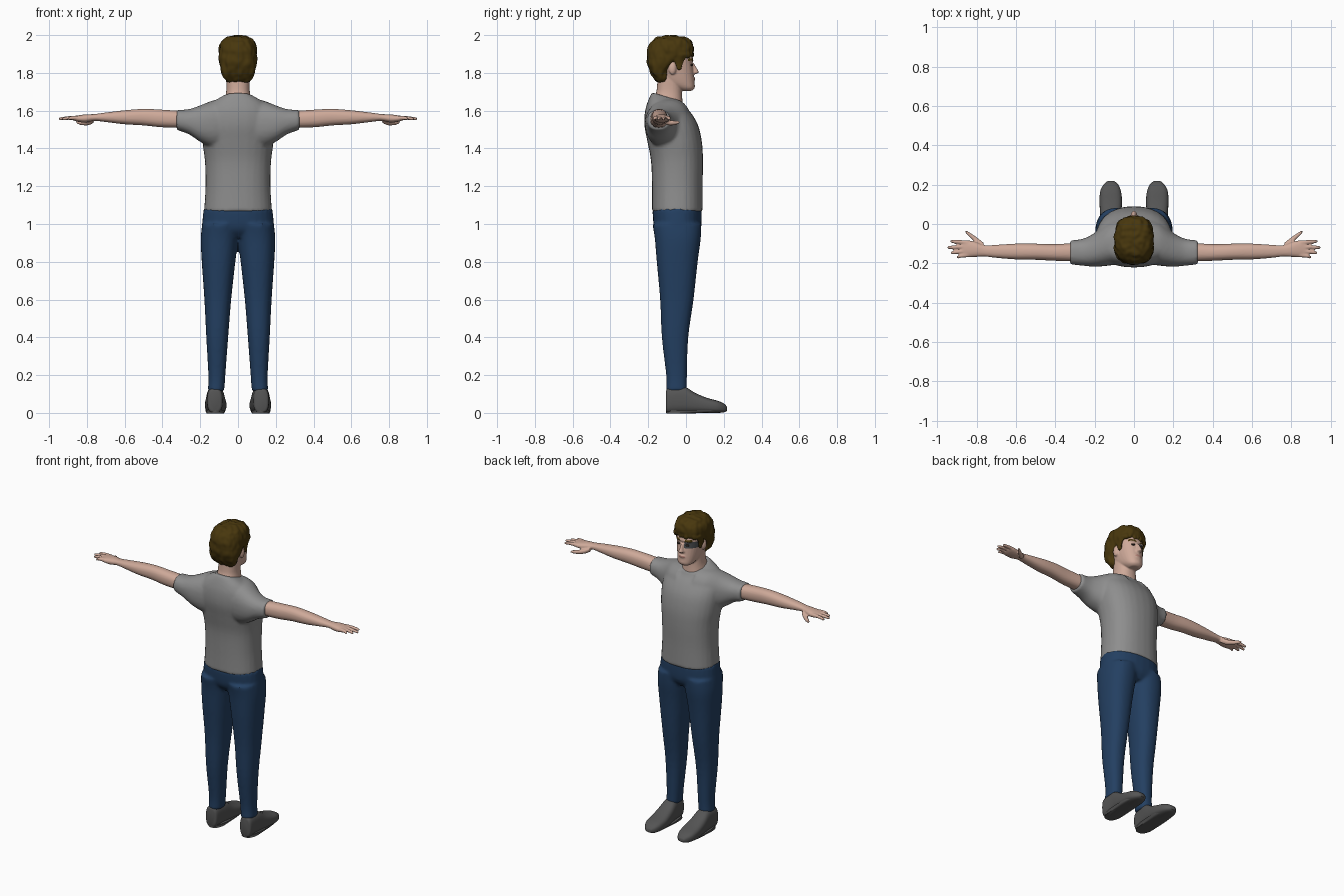
import bpy, bmesh, math
from mathutils import Vector, noise

def material(name, rgb):
    m = bpy.data.materials.new(name)
    m.diffuse_color = (*rgb, 1)
    return m

SKIN = material("skin", (0.62, 0.40, 0.32))
SHIRT = material("shirt grey", (0.27, 0.27, 0.27))
DENIM = material("denim blue", (0.017, 0.05, 0.12))
HAIR = material("hair brown", (0.065, 0.038, 0.004))
SHOE = material("shoe grey", (0.09, 0.09, 0.09))
LENS = material("lens grey", (0.07, 0.075, 0.08))
DARK = material("eye dark", (0.03, 0.02, 0.015))
LIP = material("lip", (0.45, 0.22, 0.18))

def cubic(a, b, c, d, t):
    return b + 0.5 * t * (c - a + t * (2*a - 5*b + 4*c - d + t * (3*(b - c) + d - a)))

def loft(bm, rings, axis, mirror=False, n=28, e=2.3, steps=4):
    """Rings are (position, u0, u1, v0, v1[, tilt along v]); smoothed lengthwise."""
    rings = [tuple(r) + (0,) * (6 - len(r)) for r in rings]
    fine = []
    for i in range(len(rings) - 1):
        q = [rings[max(i-1, 0)], rings[i], rings[i+1], rings[min(i+2, len(rings)-1)]]
        fine += [[cubic(*v, k / steps) for v in zip(*q)] for k in range(steps)]
    fine.append(rings[-1])
    for s in ((1, -1) if mirror else (1,)):
        loops = []
        for p, u0, u1, v0, v1, tilt in fine:
            loop = []
            for k in range(n):
                a = 2 * math.pi * k / n
                c, d = math.cos(a), math.sin(a)
                u = (u0+u1)/2 + (u1-u0)/2 * math.copysign(abs(c)**(2/e), c)
                dv = (v1-v0)/2 * math.copysign(abs(d)**(2/e), d)
                w, v = p + tilt * dv, (v0+v1)/2 + dv
                x, y, z = {'x': (w, u, v), 'y': (u, w, v), 'z': (u, v, w)}[axis]
                loop.append(bm.verts.new((s * x, y, z)))
            loops.append(loop)
        for A, B in zip(loops, loops[1:]):
            for k in range(n):
                bm.faces.new((A[k], A[(k+1) % n], B[(k+1) % n], B[k]))
        bm.faces.new(loops[0])
        bm.faces.new(loops[-1])

def ball(bm, centre, size, mirror=False):
    for s in ((1, -1) if mirror else (1,)):
        vs = bmesh.ops.create_uvsphere(bm, u_segments=16, v_segments=10, radius=1)['verts']
        for v in vs:
            v.co = Vector((s * centre[0], centre[1], centre[2])) + v.co * Vector(size)

def part(name, bm, mats, voxel=0, smooth=3):
    """Make the object; a voxel size fuses overlapping shapes into one skin."""
    bmesh.ops.recalc_face_normals(bm, faces=bm.faces)
    me = bpy.data.meshes.new(name)
    bm.to_mesh(me)
    bm.free()
    for m in mats:
        me.materials.append(m)
    ob = bpy.data.objects.new(name, me)
    bpy.context.collection.objects.link(ob)
    bpy.ops.object.select_all(action='DESELECT')
    ob.select_set(True)
    bpy.context.view_layer.objects.active = ob
    if voxel:
        r = ob.modifiers.new("fuse", 'REMESH')
        r.mode, r.voxel_size = 'VOXEL', voxel
        f = ob.modifiers.new("soften", 'SMOOTH')
        f.iterations, f.factor = smooth, 0.5
        bpy.ops.object.modifier_apply(modifier="fuse")
        bpy.ops.object.modifier_apply(modifier="soften")
    bpy.ops.object.shade_smooth_by_angle(angle=math.radians(50))
    return ob

# T-shirt: torso plus two sleeves
bm = bmesh.new()
loft(bm, [(1.065, -.18, .18, -.18, .088), (1.2, -.172, .172, -.18, .088),
          (1.33, -.175, .175, -.185, .09), (1.43, -.188, .188, -.203, .085),
          (1.52, -.195, .195, -.22, .065), (1.59, -.185, .185, -.217, .03, -.05),
          (1.64, -.14, .14, -.2, -.005, -.15), (1.672, -.078, .078, -.18, -.015, -.3)], 'z')
loft(bm, [(.06, -.2, .03, 1.40, 1.665), (.13, -.212, .01, 1.40, 1.655),
          (.2, -.217, -.045, 1.435, 1.628), (.26, -.212, -.075, 1.475, 1.608),
          (.325, -.205, -.083, 1.498, 1.604)], 'x', True)
part("shirt", bm, [SHIRT], .01)

# Trousers: pelvis plus two legs
bm = bmesh.new()
loft(bm, [(.93, -.17, .17, -.13, .05), (.98, -.19, .19, -.168, .08),
          (1.08, -.182, .182, -.178, .083)], 'z')
loft(bm, [(.115, .073, .16, -.105, .005), (.2, .067, .157, -.105, .005),
          (.4, .052, .168, -.128, .012), (.6, .036, .178, -.137, .04),
          (.8, .014, .192, -.155, .062), (.92, -.002, .197, -.165, .078),
          (1.0, -.01, .19, -.178, .082)], 'z', True)
part("trousers", bm, [DENIM], .01)

# Arms with palm, fingers and thumb
bm = bmesh.new()
loft(bm, [(.27, -.19, -.095, 1.508, 1.596), (.4, -.187, -.102, 1.512, 1.605),
          (.5, -.182, -.1, 1.522, 1.609), (.6, -.18, -.1, 1.528, 1.602),
          (.7, -.172, -.106, 1.54, 1.59), (.76, -.165, -.108, 1.546, 1.582),
          (.81, -.168, -.09, 1.537, 1.58), (.855, -.17, -.082, 1.543, 1.574),
          (.875, -.166, -.085, 1.55, 1.57)], 'x', True)
for tip, y0, y1 in ((.90, -.158, -.168), (.93, -.138, -.146), (.947, -.116, -.119), (.932, -.094, -.088)):
    ym = (y0 + y1) / 2
    loft(bm, [(.845, y0-.011, y0+.011, 1.549, 1.573), (.9 - .3*(.947-tip), ym-.01, ym+.01, 1.551, 1.571),
              (tip-.006, y1-.008, y1+.008, 1.549, 1.565), (tip+.002, y1-.004, y1+.004, 1.553, 1.561)],
         'x', True, 12, 2)
loft(bm, [(.765, -.125, -.095, 1.535, 1.565), (.79, -.112, -.075, 1.523, 1.553),
          (.82, -.083, -.053, 1.522, 1.548), (.847, -.056, -.036, 1.528, 1.547),
          (.856, -.045, -.032, 1.533, 1.543)], 'x', True, 12, 2)
part("arms", bm, [SKIN], .005, 2)

# Head, neck, nose and ears
bm = bmesh.new()
loft(bm, [(1.705, -.03, .03, -.03, .03), (1.72, -.048, .048, -.06, .045),
          (1.75, -.062, .062, -.12, .045), (1.80, -.073, .073, -.16, .04),
          (1.85, -.079, .079, -.175, .035), (1.91, -.08, .08, -.175, .032),
          (1.955, -.06, .06, -.14, 0)], 'z')
loft(bm, [(1.60, -.085, .085, -.17, -.01, -.2), (1.66, -.07, .07, -.165, -.018, -.2),
          (1.71, -.062, .062, -.155, -.022), (1.79, -.064, .064, -.15, -.02)], 'z')
loft(bm, [(1.793, -.014, .014, .01, .048), (1.802, -.017, .017, .01, .068),
          (1.82, -.012, .012, .01, .06), (1.85, -.009, .009, .01, .044)], 'z', n=12)
ball(bm, (.08, -.072, 1.823), (.012, .02, .033), True)
ball(bm, (0, .038, 1.768), (.024, .012, .011))
ball(bm, (0, .03, 1.73), (.026, .018, .016))
ball(bm, (0, .024, 1.868), (.055, .016, .01))
head = part("head", bm, [SKIN, LENS, LIP, HAIR], .005, 2)
for f in head.data.polygons:
    x, y, z = f.center
    if y > -.03 and 1.822 < z < 1.862 and -.08 < x < -.012:
        f.material_index = 1            # lens on one side
    elif y > .036 and abs(z - 1.768) < .006 and abs(x) < .022:
        f.material_index = 2            # lips
    elif y > 0 and abs(z - 1.87) < .006 and .015 < abs(x) < .055:
        f.material_index = 3            # eyebrows

# Eyes
bm = bmesh.new()
ball(bm, (.031, .03, 1.842), (.012, .008, .006), True)
part("eyes", bm, [DARK])

# Hair: cap with side locks, roughened into tufts
bm = bmesh.new()
loft(bm, [(1.752, -.06, .06, -.15, -.1), (1.775, -.078, .078, -.172, -.095),
          (1.81, -.09, .09, -.192, -.09), (1.85, -.097, .097, -.203, -.055),
          (1.88, -.1, .1, -.206, -.015), (1.898, -.1, .1, -.206, .03),
          (1.925, -.1, .1, -.202, .042), (1.96, -.09, .09, -.188, .034),
          (1.985, -.068, .068, -.16, .005), (1.997, -.03, .03, -.12, -.04)], 'z', n=40, e=2.5)
loft(bm, [(1.815, .074, .086, -.045, -.025), (1.85, .07, .09, -.06, -.012),
          (1.9, .065, .096, -.08, .01)], 'z', True, 12)
for i in range(7):                      # fringe tufts
    x = -.066 + .022 * i
    ball(bm, (x, .026 - 4 * x * x, 1.9 + .006 * (i % 2)), (.014, .016, .022))
hair = part("hair", bm, [HAIR], .006, 1)
for v in hair.data.vertices:
    v.co += v.normal * .007 * noise.noise(v.co * Vector((38, 38, 24)))

# Shoes and the ankles inside them
bm = bmesh.new()
loft(bm, [(-.106, .095, .15, .012, .115), (-.095, .083, .162, .0, .13),
          (-.04, .077, .165, .0, .137), (.0, .072, .167, .0, .135),
          (.05, .066, .172, .0, .105), (.11, .061, .175, .0, .08),
          (.165, .066, .172, .0, .065), (.2, .08, .155, .003, .05),
          (.218, .1, .135, .012, .032)], 'y', True, e=2.8)
part("shoes", bm, [SHOE])
bm = bmesh.new()
loft(bm, [(-.002, .074, .166, -.104, .05), (.006, .07, .17, -.106, .2),
          (.016, .064, .174, -.106, .214)], 'z', True, e=2.4)
part("soles", bm, [SHOE])
bm = bmesh.new()
loft(bm, [(.08, .085, .152, -.09, -.01), (.15, .085, .152, -.09, -.01)], 'z', True)
part("ankles", bm, [SKIN])
